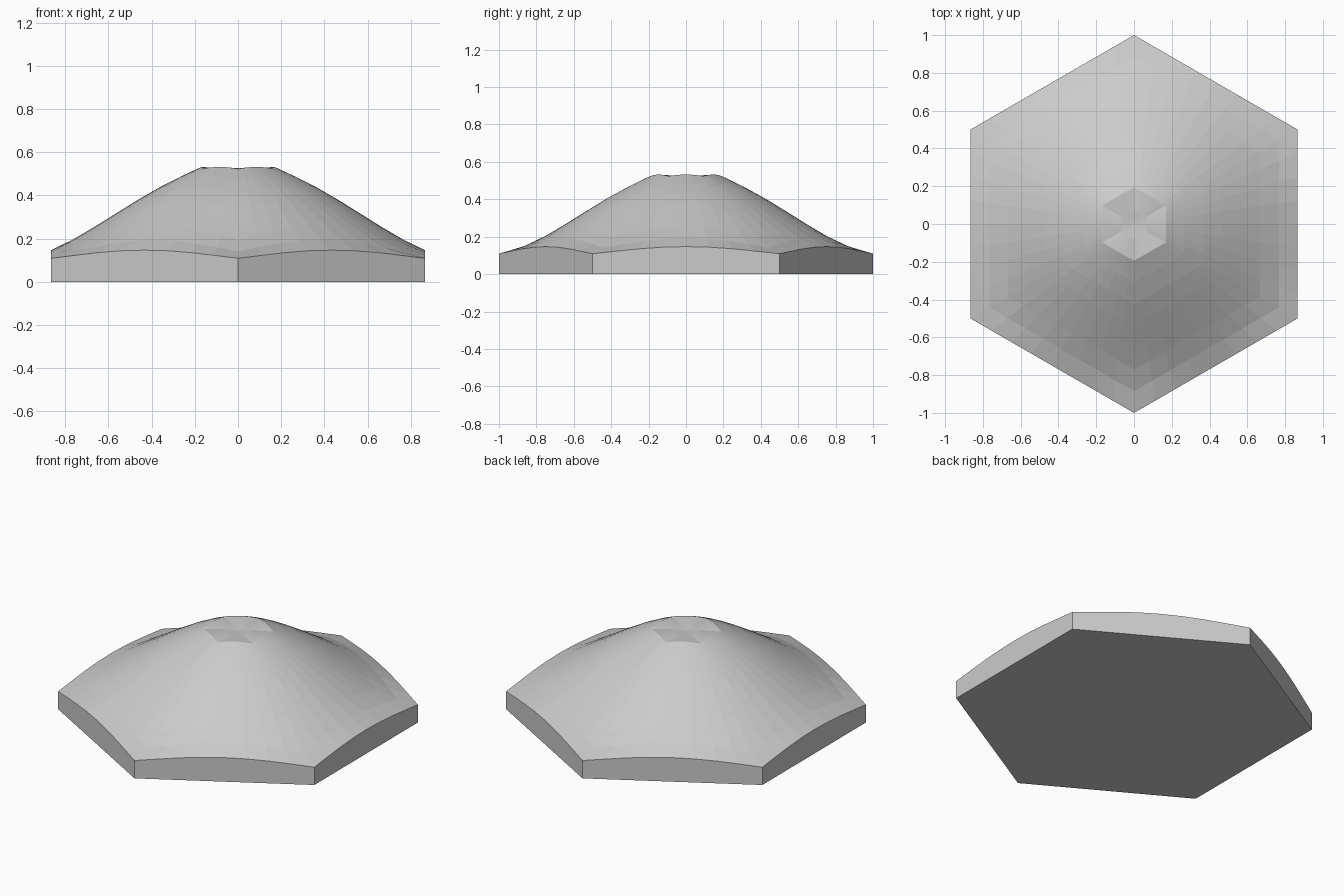
import bpy, bmesh, math

if "Cube" in bpy.data.objects:
    bpy.data.objects.remove(bpy.data.objects["Cube"])

# Hill height by distance from the centre (shallow dip on the summit)
PROFILE = [(0, .52), (.08, .526), (.155, .537), (.19, .525), (.26, .49), (.3, .472),
           (.4, .418), (.5, .358), (.6, .295), (.7, .233), (.8, .176), (.866, .147),
           (.93, .126), (1, .109)]
RINGS = [.08 + .115 * i for i in range(9)]
PER_SIDE = 8


def height(r):
    for (r0, z0), (r1, z1) in zip(PROFILE, PROFILE[1:]):
        if r <= r1:
            return z0 + (z1 - z0) * (r - r0) / (r1 - r0)
    return PROFILE[-1][1]


def hex_point(radius, i):
    """Point i of a subdivided hexagon outline with corners on the y axis."""
    side, step = divmod(i, PER_SIDE)
    a, b = (math.pi / 2 + math.pi / 3 * k for k in (side, side + 1))
    t = step / PER_SIDE
    return (radius * (math.cos(a) * (1 - t) + math.cos(b) * t),
            radius * (math.sin(a) * (1 - t) + math.sin(b) * t))


bm = bmesh.new()
n = 6 * PER_SIDE

# Terrain surface: concentric hexagons around the summit
loops = []
for radius in RINGS:
    pts = [hex_point(radius, i) for i in range(n)]
    loops.append([bm.verts.new((x, y, height(math.hypot(x, y)))) for x, y in pts])

# Base outline below the rim
loops.append([bm.verts.new((v.co.x, v.co.y, 0)) for v in loops[-1]])
summit = bm.verts.new((0, 0, height(0)))

for i in range(n):
    j = (i + 1) % n
    bm.faces.new((summit, loops[0][i], loops[0][j]))
    for inner, outer in zip(loops, loops[1:]):
        bm.faces.new((inner[i], outer[i], outer[j], inner[j]))

# Flat underside
bm.faces.new(loops[-1][::-1])
bmesh.ops.recalc_face_normals(bm, faces=bm.faces)

mesh = bpy.data.meshes.new("hill_tile")
bm.to_mesh(mesh)
bm.free()
bpy.context.collection.objects.link(bpy.data.objects.new("hill_tile", mesh))
